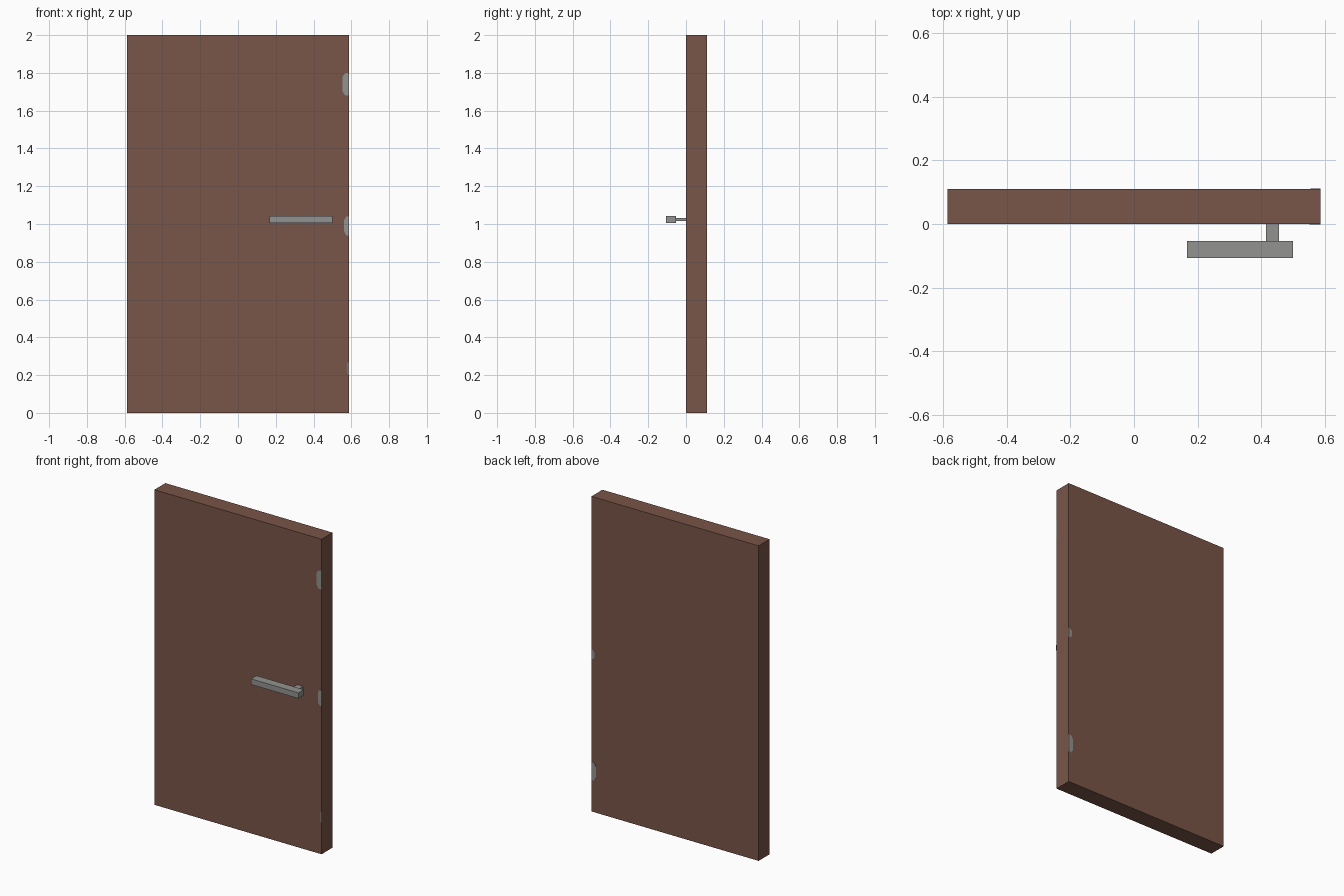
import bpy, bmesh

if "Cube" in bpy.data.objects:
    bpy.data.objects.remove(bpy.data.objects["Cube"])


def material(name, rgb):
    m = bpy.data.materials.new(name)
    m.diffuse_color = (*rgb, 1)
    m.use_nodes = True
    m.node_tree.nodes["Principled BSDF"].inputs["Base Color"].default_value = m.diffuse_color
    return m


BROWN = material("brown wood", (0.191, 0.091, 0.065))
GREY = material("grey metal", (0.29, 0.29, 0.285))


def finish(name, bm, mat):
    bmesh.ops.recalc_face_normals(bm, faces=bm.faces)
    mesh = bpy.data.meshes.new(name)
    bm.to_mesh(mesh)
    bm.free()
    mesh.materials.append(mat)
    bpy.context.collection.objects.link(bpy.data.objects.new(name, mesh))


def box(name, lo, hi, mat):
    bm = bmesh.new()
    bmesh.ops.create_cube(bm, size=1)
    for v in bm.verts:
        v.co = [(a + b) / 2 + c * (b - a) for a, b, c in zip(lo, hi, v.co)]
    finish(name, bm, mat)


def hinge_plate(name, width, z0, z1, y0, y1):
    # thin leaf with chamfered inner corners, flush with the door edge
    x1 = 0.587
    c = (z1 - z0) * 0.2
    x0, xm = x1 - width, x1 - width * 0.55
    outline = [(x1, z0), (xm, z0), (x0, z0 + c), (x0, z1 - c), (xm, z1), (x1, z1)]
    bm = bmesh.new()
    face = bm.faces.new([bm.verts.new((x, y0, z)) for x, z in outline])
    ext = bmesh.ops.extrude_face_region(bm, geom=[face])
    verts = [g for g in ext["geom"] if isinstance(g, bmesh.types.BMVert)]
    bmesh.ops.translate(bm, verts=verts, vec=(0, y1 - y0, 0))
    finish(name, bm, GREY)


# door slab
box("door_slab", (-0.587, 0, 0), (0.587, 0.11, 2), BROWN)

# lever handle and its stem
box("handle_lever", (0.167, -0.107, 1.006), (0.5, -0.053, 1.042), GREY)
box("handle_stem", (0.415, -0.054, 1.017), (0.457, 0.001, 1.031), GREY)

# hinge leaves showing on the front
for name, w, z0, z1 in (("top", 0.035, 1.68, 1.80), ("middle", 0.025, 0.94, 1.04),
                        ("bottom", 0.008, 0.20, 0.27)):
    hinge_plate("hinge_front_" + name, w, z0, z1, -0.001, 0.002)

# hinge leaves showing on the back
for name, w, z0, z1 in (("middle", 0.022, 0.97, 1.03), ("bottom", 0.032, 0.20, 0.315)):
    hinge_plate("hinge_back_" + name, w, z0, z1, 0.108, 0.111)
